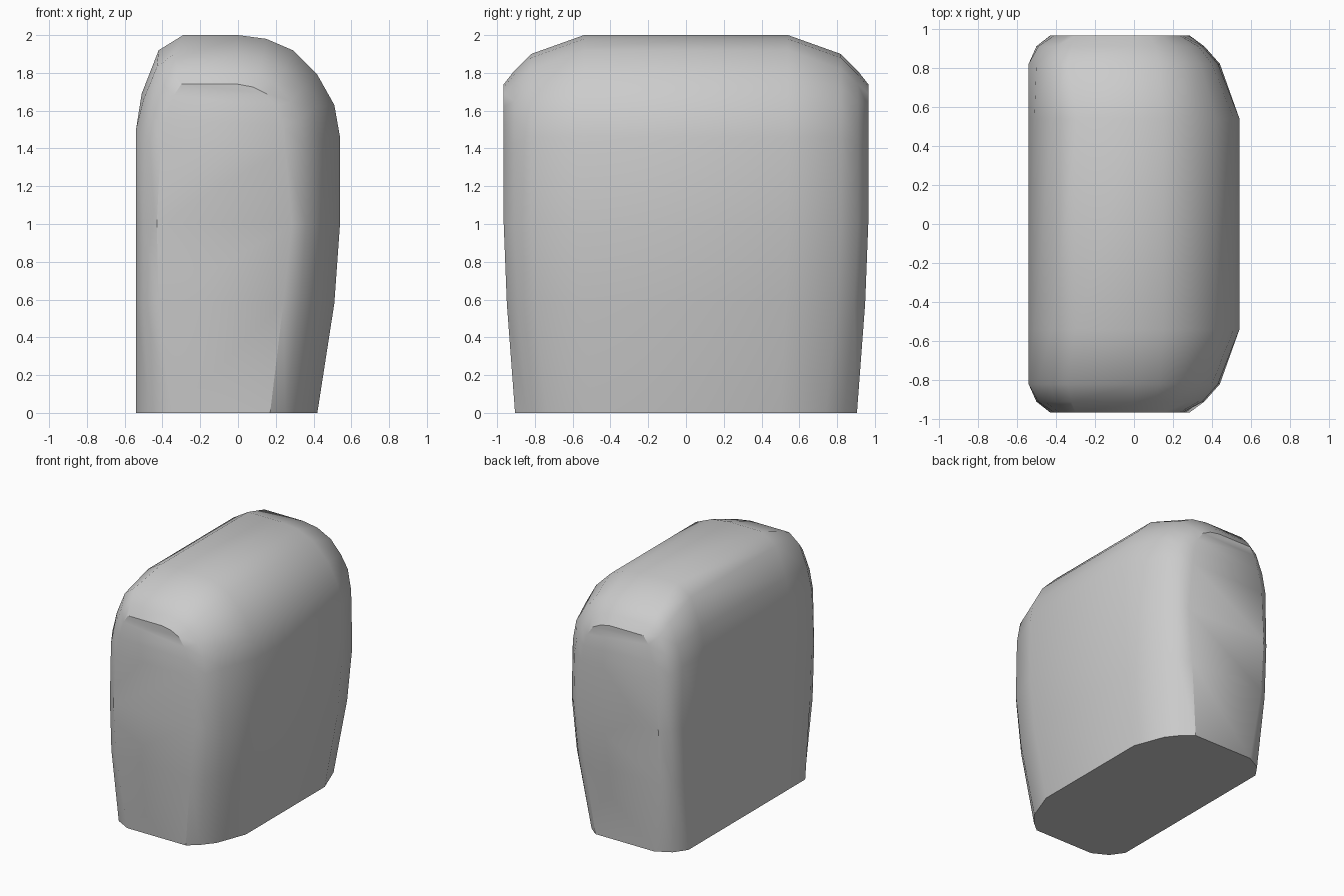
import bpy
import bmesh
import math

if "Cube" in bpy.data.objects:
    bpy.data.objects.remove(bpy.data.objects["Cube"])

# Half of the body: (depth at top, depth at base, profile from left foot over the top to right foot)
MIDDLE = (0.54, 0.50, [(-.54, 0), (-.54, .58), (-.54, 1), (-.54, 1.5), (-.51, 1.69), (-.42, 1.92),
                       (-.29, 2), (0, 2), (.15, 1.98), (.29, 1.92), (.42, 1.79), (.51, 1.63),
                       (.54, 1.46), (.54, 1), (.51, .58), (.42, 0)])
SHOULDER = (0.82, 0.74, [(-.54, 0), (-.54, .58), (-.54, 1), (-.54, 1.5), (-.50, 1.66), (-.43, 1.83),
                         (-.34, 1.9), (0, 1.9), (.13, 1.88), (.25, 1.82), (.34, 1.72), (.40, 1.62),
                         (.43, 1.46), (.44, 1), (.41, .58), (.33, 0)])
RIM = (0.91, 0.84, [(-.47, 0), (-.50, .58), (-.50, 1), (-.49, 1.45), (-.46, 1.6), (-.40, 1.74),
                    (-.32, 1.81), (0, 1.81), (.11, 1.79), (.20, 1.74), (.28, 1.65), (.33, 1.55),
                    (.35, 1.42), (.36, 1), (.33, .58), (.25, 0)])
FACE = (0.965, 0.905, [(-.35, 0), (-.42, .58), (-.43, 1), (-.41, 1.4), (-.38, 1.55), (-.34, 1.68),
                       (-.30, 1.74), (0, 1.74), (.08, 1.725), (.15, 1.69), (.20, 1.62), (.235, 1.52),
                       (.25, 1.4), (.285, 1), (.24, .58), (.17, 0)])


def depth(top, base, z):
    """Depth narrows smoothly toward the base."""
    t = max(0.0, 1 - z / 0.9)
    return top - (top - base) * t ** 1.25


# Loft the mirrored sections from front to back
half = [FACE, RIM, SHOULDER, MIDDLE]
bm = bmesh.new()
rings = []
for sign, sections in ((-1, half), (1, half[::-1])):
    for top, base, profile in sections:
        rings.append([bm.verts.new((x, sign * depth(top, base, z), z)) for x, z in profile])

n = len(rings[0])
for a, b in zip(rings, rings[1:]):
    for i in range(n):  # the last step closes the flat underside
        j = (i + 1) % n
        bm.faces.new((a[i], a[j], b[j], b[i]))

# Flat end faces, filled in strips from left to right
for ring in (rings[0], rings[-1]):
    for i in range(n // 2 - 1):
        bm.faces.new((ring[i], ring[i + 1], ring[n - 2 - i], ring[n - 1 - i]))

bmesh.ops.recalc_face_normals(bm, faces=bm.faces)
mesh = bpy.data.meshes.new("rounded_body")
bm.to_mesh(mesh)
bm.free()

body = bpy.data.objects.new("rounded_body", mesh)
bpy.context.collection.objects.link(body)

grey = bpy.data.materials.new("plain grey")
grey.diffuse_color = (0.6, 0.6, 0.6, 1)
grey.use_nodes = True
grey.node_tree.nodes["Principled BSDF"].inputs["Base Color"].default_value = grey.diffuse_color
mesh.materials.append(grey)

# Smooth surface with a crisp base edge
bpy.context.view_layer.objects.active = body
body.select_set(True)
bpy.ops.object.shade_smooth_by_angle(angle=math.radians(35))
